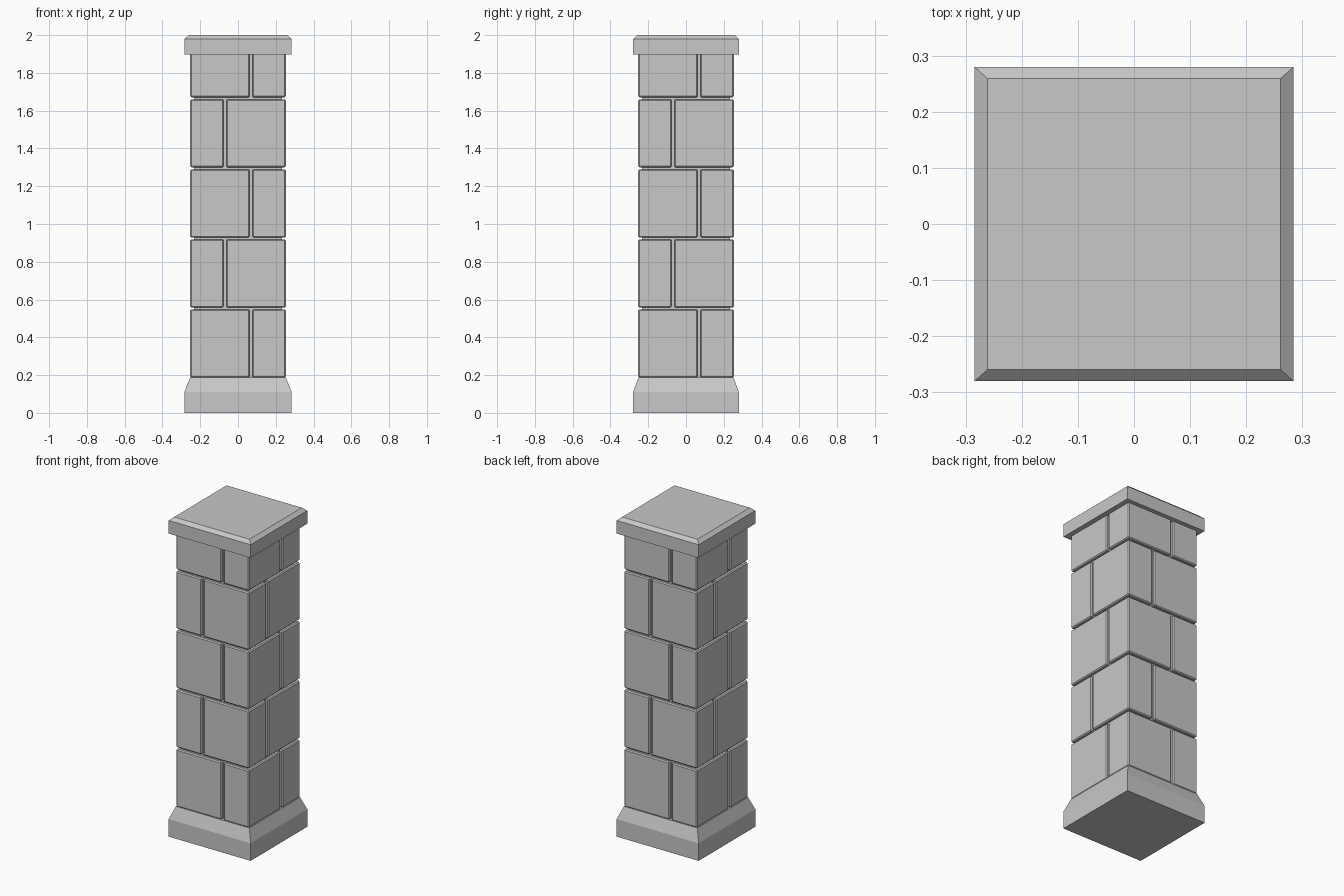
import bpy
import bmesh
from math import pi
from mathutils import Matrix, Vector

cube = bpy.data.objects.get("Cube")
if cube:
    bpy.data.objects.remove(cube, do_unlink=True)

STONE = (0.58, 0.58, 0.58, 1)
stone = bpy.data.materials.new("grey_stone")
stone.use_nodes = True
stone.diffuse_color = STONE
stone.node_tree.nodes["Principled BSDF"].inputs["Base Color"].default_value = STONE


def finish(name, bm):
    bmesh.ops.recalc_face_normals(bm, faces=bm.faces)
    mesh = bpy.data.meshes.new(name)
    bm.to_mesh(mesh)
    bm.free()
    mesh.materials.append(stone)
    obj = bpy.data.objects.new(name, mesh)
    bpy.context.collection.objects.link(obj)
    return obj


def stacked(name, levels):
    """Solid through rectangular sections given as (half x, half y, z)."""
    bm = bmesh.new()
    rings = [[bm.verts.new((sx * hx, sy * hy, z))
              for sx, sy in ((-1, -1), (1, -1), (1, 1), (-1, 1))]
             for hx, hy, z in levels]
    for low, high in zip(rings, rings[1:]):
        for i in range(4):
            j = (i + 1) % 4
            bm.faces.new((low[i], low[j], high[j], high[i]))
    bm.faces.new(rings[0][::-1])
    bm.faces.new(rings[-1])
    return finish(name, bm)


def block(name, low, high, turn):
    """Chamfered stone block spanning two corners, turned about the pillar axis."""
    low, high = Vector(low), Vector(high)
    bm = bmesh.new()
    bmesh.ops.create_cube(bm, size=1, matrix=Matrix.Translation((low + high) / 2)
                          @ Matrix.Diagonal((high - low).to_4d()))
    bmesh.ops.bevel(bm, geom=bm.edges[:], offset=0.006, segments=1, affect='EDGES')
    bmesh.ops.transform(bm, matrix=Matrix.Rotation(turn, 4, 'Z'), verts=bm.verts)
    return finish(name, bm)


# Plinth, mortar core and cap
stacked("plinth", [(0.284, 0.28, 0), (0.284, 0.28, 0.11), (0.254, 0.252, 0.187)])
stacked("mortar_core", [(0.234, 0.234, 0.15), (0.234, 0.234, 1.93)])
stacked("cap", [(0.284, 0.28, 1.898), (0.284, 0.28, 1.98), (0.261, 0.259, 2.0)])

# Courses of four interlocking blocks, the joint swapping sides each course
HALF, NEAR, FAR = 0.253, 0.062, 0.076
PITCH, HEIGHT = 0.371, 0.36
for course in range(5):
    bottom = 0.187 + course * PITCH
    top = min(bottom + HEIGHT, 1.93)
    left, right = (-HALF, NEAR) if course % 2 == 0 else (-NEAR, HALF)
    for side in range(4):
        block(f"block_{course + 1}_{side + 1}", (left, -HALF, bottom),
              (right, -FAR, top), side * pi / 2)
